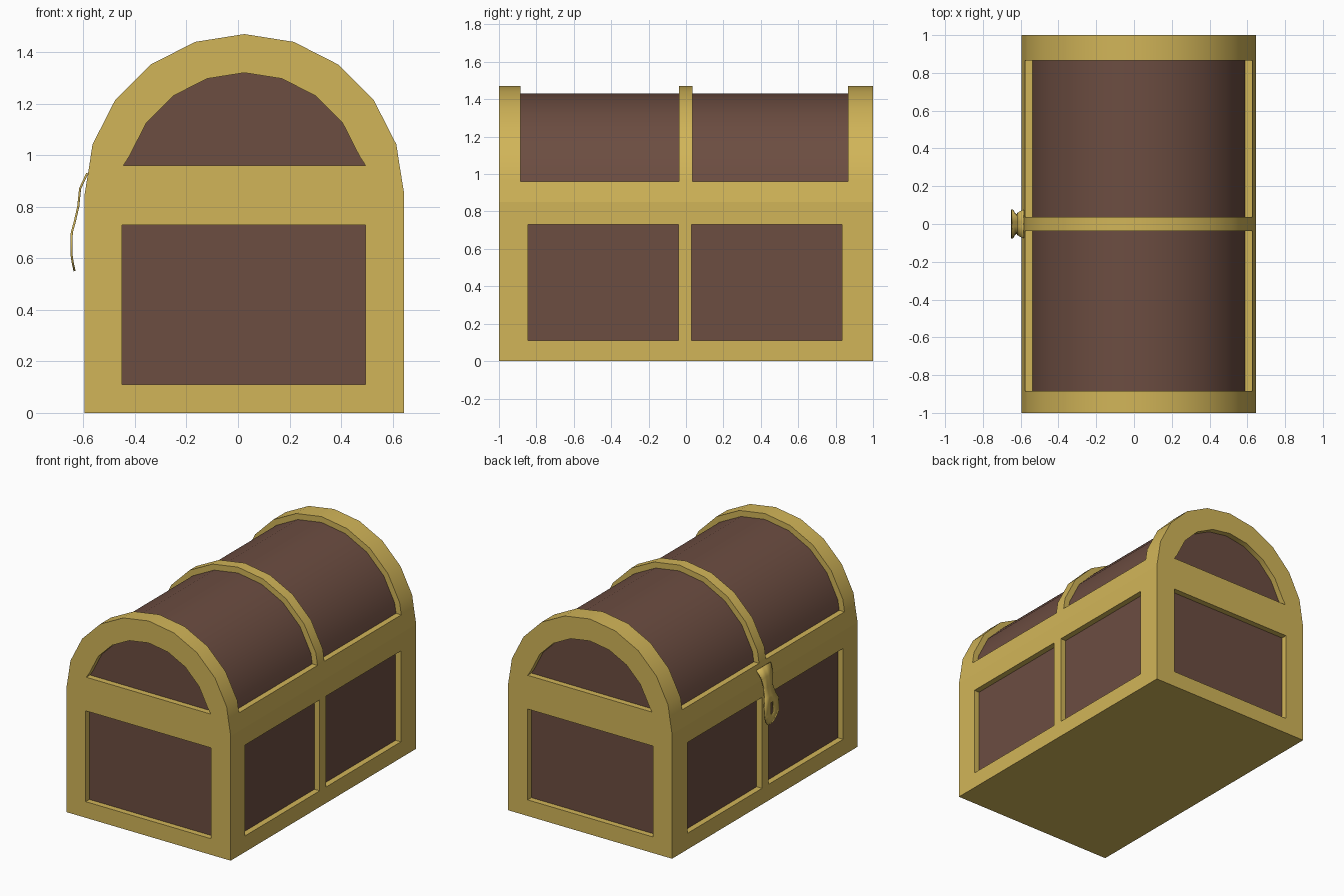
import bpy, bmesh, math
from mathutils import Vector

default = bpy.data.objects.get("Cube")
if default:
    bpy.data.objects.remove(default, do_unlink=True)

CX = 0.025          # chest centre line in x
R = 0.62            # half width and lid radius
SPRING = 0.85       # height where the lid starts
LEDGE = 0.96        # top of the lid's lower band
DEPTH = 0.04        # recess of the wooden panels


def material(name, rgb):
    m = bpy.data.materials.new(name)
    m.use_nodes = True
    m.diffuse_color = (*rgb, 1)
    m.node_tree.nodes["Principled BSDF"].inputs["Base Color"].default_value = (*rgb, 1)
    return m


gold = material("gold", (0.64, 0.46, 0.098))
wood = material("brown wood", (0.15, 0.074, 0.053))


def finish(bm, name, *mats):
    bmesh.ops.recalc_face_normals(bm, faces=bm.faces)
    mesh = bpy.data.meshes.new(name)
    bm.to_mesh(mesh)
    bm.free()
    for m in mats:
        mesh.materials.append(m)
    obj = bpy.data.objects.new(name, mesh)
    bpy.context.collection.objects.link(obj)
    bpy.ops.object.select_all(action='DESELECT')
    obj.select_set(True)
    bpy.context.view_layer.objects.active = obj
    bpy.ops.object.shade_smooth_by_angle(angle=math.radians(30))
    return obj


def prism(name, profile, y0, y1, mat):
    """Extrude an x-z outline along y."""
    bm = bmesh.new()
    face = bm.faces.new([bm.verts.new((x + CX, y0, z)) for x, z in profile])
    new = bmesh.ops.extrude_face_region(bm, geom=[face], use_keep_orig=True)["geom"]
    bmesh.ops.translate(bm, vec=(0, y1 - y0, 0),
                        verts=[v for v in new if isinstance(v, bmesh.types.BMVert)])
    return finish(bm, name, mat)


def arc(r, foot, z):
    """Half-round outline ending on two feet at height z."""
    angles = [math.radians(18 * i) for i in range(1, 10)]
    pts = [(r * math.cos(a), SPRING + r * math.sin(a)) for a in angles]
    return [(foot, z)] + pts + [(-foot, z)]


# Lower box: cut panel outlines into its sides, then sink them
x_cuts, y_cuts, z_cuts = (-0.45, 0.495), (-0.845, -0.04, 0.03, 0.835), (0.11, 0.73)
bm = bmesh.new()
bmesh.ops.create_cube(bm, size=1)
for v in bm.verts:
    v.co = Vector((v.co.x * 2 * R + CX, v.co.y * 2, (v.co.z + 0.5) * SPRING))
for axis, cuts in enumerate((x_cuts, y_cuts, z_cuts)):
    normal = Vector([float(i == axis) for i in range(3)])
    for c in cuts:
        bmesh.ops.bisect_plane(bm, geom=bm.verts[:] + bm.edges[:] + bm.faces[:],
                               plane_co=normal * c, plane_no=normal)
bm.normal_update()


def is_panel(face):
    c, n = face.calc_center_median(), face.normal
    if abs(n.z) > 0.5 or not z_cuts[0] < c.z < z_cuts[1]:
        return False
    if abs(n.y) > 0.5:
        return x_cuts[0] < c.x < x_cuts[1]
    return y_cuts[0] < c.y < y_cuts[1] or y_cuts[2] < c.y < y_cuts[3]


panels = [f for f in bm.faces if is_panel(f)]
bmesh.ops.inset_individual(bm, faces=panels, thickness=0, depth=-DEPTH)
for f in panels:
    f.material_index = 1
finish(bm, "lower_box", gold, wood)

# Lid: band, wooden barrel, end arches and middle rib
foot = R - 0.018
prism("lid_band", [(R, SPRING), (foot, LEDGE), (-foot, LEDGE), (-R, SPRING)], -1, 1, gold)
prism("lid_barrel", arc(R - DEPTH, R - DEPTH, SPRING), -1 + DEPTH, 1 - DEPTH, wood)
outer = arc(R, foot, LEDGE)
arch = outer + arc(0.47, 0.47, LEDGE)[::-1]
prism("front_arch", arch, -1, -0.885, gold)
prism("back_arch", arch, 0.865, 1, gold)
prism("middle_rib", outer, -0.038, 0.036, gold)

# Hasp: curved strap with a key slot; rows are x, z, half width
rows = [(-0.585, 0.93, 0.075), (-0.613, 0.87, 0.06), (-0.62, 0.80, 0.045),
        (-0.634, 0.74, 0.06), (-0.645, 0.70, 0.078), (-0.647, 0.62, 0.075),
        (-0.641, 0.58, 0.055), (-0.634, 0.55, 0.025)]
bm = bmesh.new()
grid = [[bm.verts.new((x, y, z)) for y in (-w, -0.013, 0.013, w)] for x, z, w in rows]
for i in range(len(rows) - 1):
    for j in range(3):
        if (i, j) != (4, 1):
            bm.faces.new((grid[i][j], grid[i][j + 1], grid[i + 1][j + 1], grid[i + 1][j]))
hasp = finish(bm, "hasp", gold)
solid = hasp.modifiers.new("thickness", 'SOLIDIFY')
solid.thickness = 0.008
solid.offset = 0
